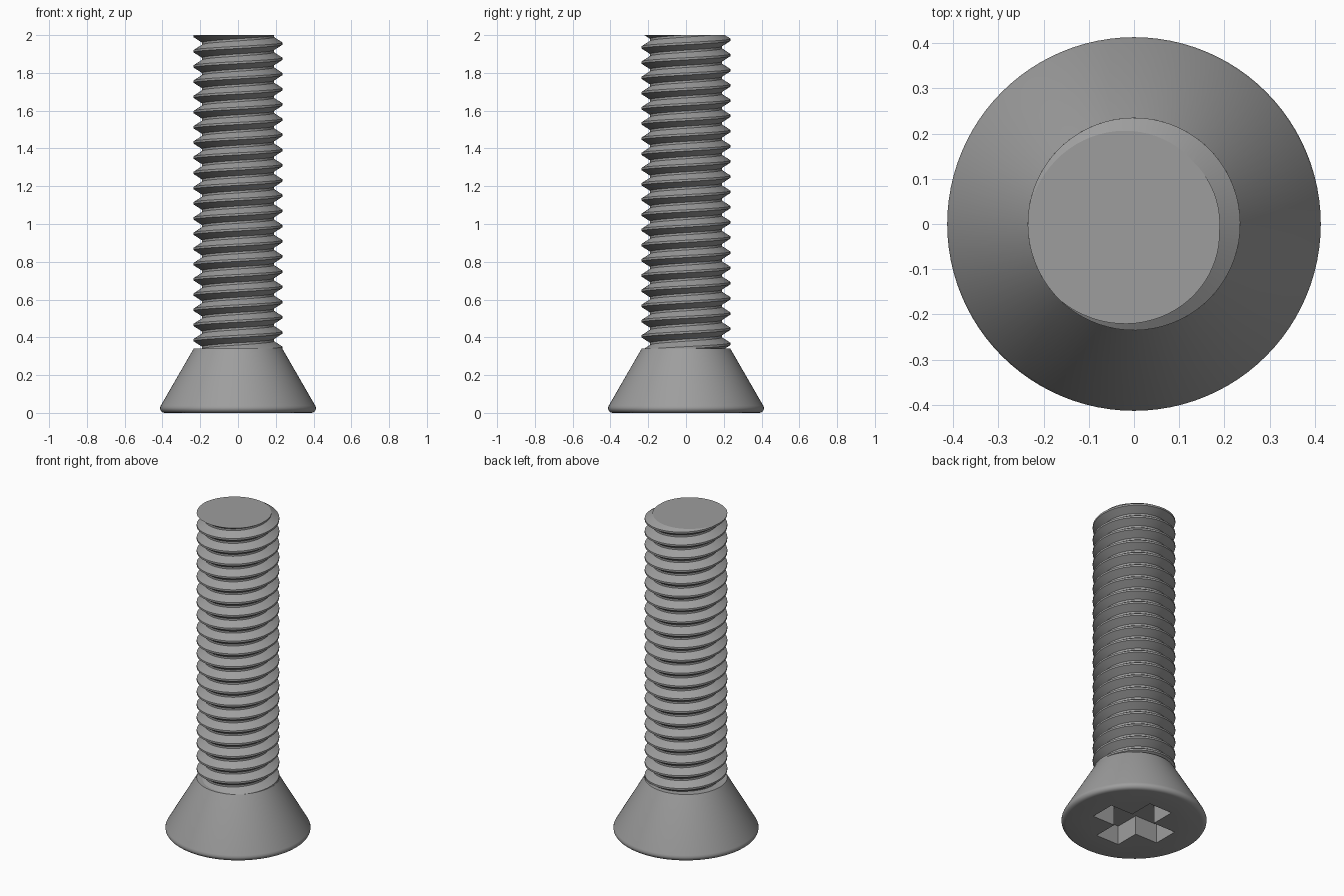
import bpy, bmesh, math

if "Cube" in bpy.data.objects:
    bpy.data.objects.remove(bpy.data.objects["Cube"])

PITCH, ROOT, CREST = 0.0805, 0.19, 0.235
TOP, HEAD_TOP = 2.0, 0.34
STEPS = 72

steel = bpy.data.materials.new("grey_steel")
steel.diffuse_color = (0.34, 0.34, 0.34, 1)
steel.use_nodes = True
steel.node_tree.nodes["Principled BSDF"].inputs["Base Color"].default_value = steel.diffuse_color


def finish(bm, name):
    bmesh.ops.recalc_face_normals(bm, faces=bm.faces[:])
    mesh = bpy.data.meshes.new(name)
    bm.to_mesh(mesh)
    bm.free()
    mesh.materials.append(steel)
    obj = bpy.data.objects.new(name, mesh)
    bpy.context.collection.objects.link(obj)
    return obj


def activate(obj):
    bpy.ops.object.select_all(action='DESELECT')
    obj.select_set(True)
    bpy.context.view_layer.objects.active = obj


# Threaded shank: a tooth profile swept along a helix, trimmed flat at both ends
bm = bmesh.new()
profile = [(-0.429, ROOT), (-0.071, CREST), (0.071, CREST), (0.429, ROOT)]
first, last = -24 * STEPS, 3 * STEPS
rows = []
for i in range(first, last + 1):
    turn = i / STEPS
    a = 2 * math.pi * turn + math.radians(201)
    rows.append([bm.verts.new((r * math.cos(a), r * math.sin(a),
                               TOP + PITCH * (turn + dz))) for dz, r in profile])
for i in range(len(rows) - 1):
    for k in range(3):
        bm.faces.new((rows[i][k], rows[i + 1][k], rows[i + 1][k + 1], rows[i][k + 1]))
    if i + 1 + STEPS < len(rows):
        bm.faces.new((rows[i][3], rows[i + 1][3], rows[i + 1 + STEPS][0], rows[i + STEPS][0]))
for z, up in ((TOP, 1), (HEAD_TOP - 0.01, -1)):
    cut = bmesh.ops.bisect_plane(bm, geom=bm.verts[:] + bm.edges[:] + bm.faces[:],
                                 dist=1e-6, plane_co=(0, 0, z), plane_no=(0, 0, up),
                                 clear_outer=True)
    edges = [e for e in cut["geom_cut"] if isinstance(e, bmesh.types.BMEdge)]
    bmesh.ops.holes_fill(bm, edges=edges, sides=0)
shank = finish(bm, "threaded_shank")

# Countersunk head: lathed cone with a rounded rim
bm = bmesh.new()
outline = [(0.388, 0.0), (0.399, 0.003), (0.407, 0.009), (0.412, 0.018),
           (0.413, 0.027), (0.409, 0.038), (CREST, HEAD_TOP)]
N = 96
rings = [[bm.verts.new((r * math.cos(2 * math.pi * j / N), r * math.sin(2 * math.pi * j / N), z))
          for j in range(N)] for r, z in outline]
for lo, hi in zip(rings, rings[1:]):
    for j in range(N):
        bm.faces.new((lo[j], lo[(j + 1) % N], hi[(j + 1) % N], hi[j]))
bm.faces.new(rings[0])
bm.faces.new(rings[-1])
head = finish(bm, "countersunk_head")

# Cross-shaped driver recess cut into the head
bm = bmesh.new()
W, L, DEPTH = 0.08, 0.235, 0.12
cross = []
for q in range(4):
    c, s = round(math.cos(q * math.pi / 2)), round(math.sin(q * math.pi / 2))
    for x, y in ((L, -W), (L, W), (W, W)):
        cross.append(bm.verts.new((x * c - y * s, x * s + y * c, -0.05)))
base = bm.faces.new(cross)
wall = bmesh.ops.extrude_face_region(bm, geom=[base])
bmesh.ops.translate(bm, vec=(0, 0, DEPTH + 0.05),
                    verts=[v for v in wall["geom"] if isinstance(v, bmesh.types.BMVert)])
cutter = finish(bm, "recess_cutter")
cutter.hide_render = True

activate(head)
mod = head.modifiers.new("recess", 'BOOLEAN')
mod.operation = 'DIFFERENCE'
mod.solver = 'EXACT'
mod.object = cutter
bpy.ops.object.modifier_apply(modifier=mod.name)
bpy.data.objects.remove(cutter)

for obj in (shank, head):
    activate(obj)
    bpy.ops.object.shade_smooth_by_angle(angle=math.radians(28))
